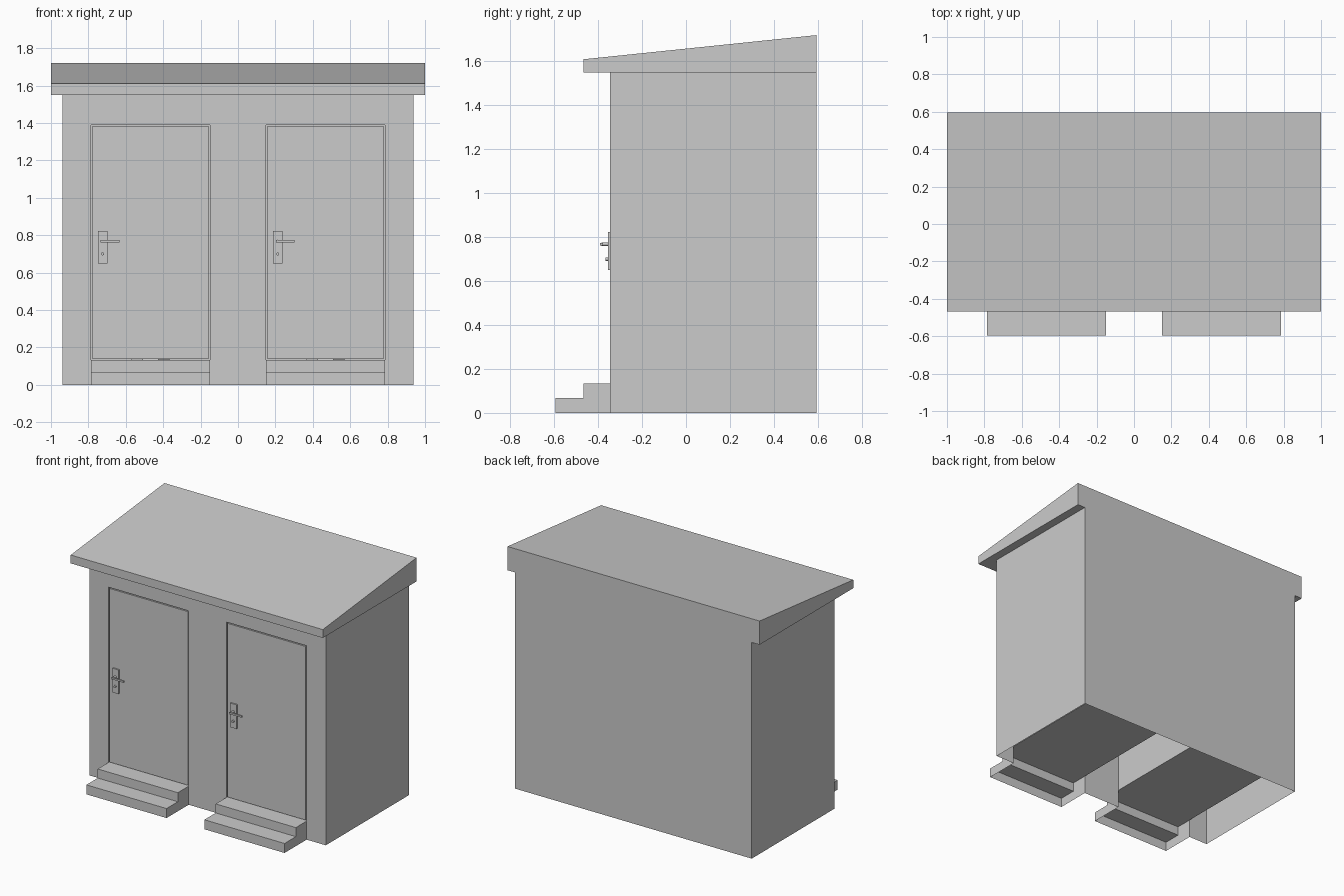
import bpy, bmesh, math

if "Cube" in bpy.data.objects:
    bpy.data.objects.remove(bpy.data.objects["Cube"])

FRONT, BACK = -0.345, 0.595      # outer wall planes
HALF = 0.938                     # half width of the body
WALL_TOP, DOOR_TOP, FLOOR = 1.55, 1.39, 0.133
STALL = 0.318                    # half width of a stall / door opening


def mesh(name, polys):
    """Object from a list of polygons, welded and with consistent normals."""
    bm = bmesh.new()
    for p in polys:
        bm.faces.new([bm.verts.new(v) for v in p])
    bmesh.ops.remove_doubles(bm, verts=bm.verts, dist=1e-5)
    bmesh.ops.recalc_face_normals(bm, faces=bm.faces)
    me = bpy.data.meshes.new(name)
    bm.to_mesh(me)
    bm.free()
    ob = bpy.data.objects.new(name, me)
    bpy.context.collection.objects.link(ob)
    return ob


def strip(profile, x0, x1):
    """Sheet made by sweeping an open (y, z) profile along x."""
    return [[(x0, *a), (x1, *a), (x1, *b), (x0, *b)]
            for a, b in zip(profile, profile[1:])]


def prism(profile, x0, x1):
    """Closed solid from a (y, z) profile."""
    return (strip(profile + profile[:1], x0, x1)
            + [[(x, *p) for p in profile] for x in (x0, x1)])


def box(name, x0, x1, y0, y1, z0, z1):
    return mesh(name, prism([(y0, z0), (y0, z1), (y1, z1), (y1, z0)], x0, x1))


def rings(name, cx, cy, levels, n=8):
    """Lofted oval solid; levels are (rx, ry, z)."""
    loops = []
    for rx, ry, z in levels:
        loops.append([(cx + rx * math.cos(t), cy + ry * math.sin(t), z)
                      for t in [(i + 0.5) * 2 * math.pi / n for i in range(n)]])
    polys = [loops[0], loops[-1]]
    for a, b in zip(loops, loops[1:]):
        polys += [[a[i], a[(i + 1) % n], b[(i + 1) % n], b[i]] for i in range(n)]
    return mesh(name, polys)


def cylinder_y(name, x, z, r, y0, y1, n=12):
    pts = [(x + r * math.cos(i * 2 * math.pi / n), z + r * math.sin(i * 2 * math.pi / n))
           for i in range(n)]
    a, b = [[(px, y, pz) for px, pz in pts] for y in (y0, y1)]
    return mesh(name, [a, b] + [[a[i], a[(i + 1) % n], b[(i + 1) % n], b[i]] for i in range(n)])


# Outer shell, open underneath, with two door openings cut to the ground
outline = [(-HALF, 0), (-HALF, WALL_TOP), (HALF, WALL_TOP), (HALF, 0)]
for c in (0.468, -0.468):
    outline += [(c + STALL, 0), (c + STALL, DOOR_TOP), (c - STALL, DOOR_TOP), (c - STALL, 0)]
walls = [[(x, FRONT, z) for x, z in outline],
         [(x, BACK, z) for x, z in outline[:4]]]
for x in (-HALF, HALF):
    walls.append([(x, FRONT, 0), (x, BACK, 0), (x, BACK, WALL_TOP), (x, FRONT, WALL_TOP)])
mesh("walls", walls)

# Lean-to roof, rising to the back
mesh("roof", prism([(-0.467, WALL_TOP), (-0.467, 1.61), (BACK, 1.72), (BACK, WALL_TOP)], -1, 1))

for side, c in (("left", -0.468), ("right", 0.468)):
    x0, x1 = c - STALL, c + STALL

    # Steps running into the stall floor, hollow below
    tread = [(-0.595, 0), (-0.595, 0.068), (-0.467, 0.068), (-0.467, FLOOR)]
    polys = strip(tread + [(FRONT, FLOOR), (BACK, FLOOR)], x0, x1)
    for x in (x0, x1):
        polys.append([(x, *p) for p in tread + [(FRONT, FLOOR), (FRONT, 0)]])
    mesh(side + "_steps_and_floor", polys)

    # Stall side walls and ceiling
    lining = strip([(FRONT, DOOR_TOP), (BACK, DOOR_TOP)], x0, x1)
    for x in (x0, x1):
        lining.append([(x, FRONT, FLOOR), (x, BACK, FLOOR), (x, BACK, DOOR_TOP), (x, FRONT, DOOR_TOP)])
    mesh(side + "_stall_lining", lining)

    # Door with a narrow gap all round
    box(side + "_door", x0 + 0.007, x1 - 0.007, FRONT, FRONT + 0.03, FLOOR + 0.005, DOOR_TOP - 0.007)

    # Lock plate, lever handle and key cylinder
    hx = c - 0.256
    box(side + "_lock_plate", hx - 0.025, hx + 0.025, -0.355, FRONT, 0.65, 0.823)
    cylinder_y(side + "_handle_stem", hx, 0.768, 0.008, -0.385, -0.355)
    box(side + "_handle_lever", hx - 0.01, hx + 0.09, -0.391, -0.379, 0.762, 0.774)
    cylinder_y(side + "_key_cylinder", hx, 0.70, 0.008, -0.366, -0.355)

    # Toilet inside the stall
    rings(side + "_toilet_bowl", c, 0.17,
          [(0.11, 0.18, FLOOR), (0.10, 0.16, 0.22), (0.13, 0.19, 0.37), (0.13, 0.19, 0.39)])
    box(side + "_toilet_tank", c - 0.13, c + 0.13, 0.33, 0.45, 0.37, 0.60)
